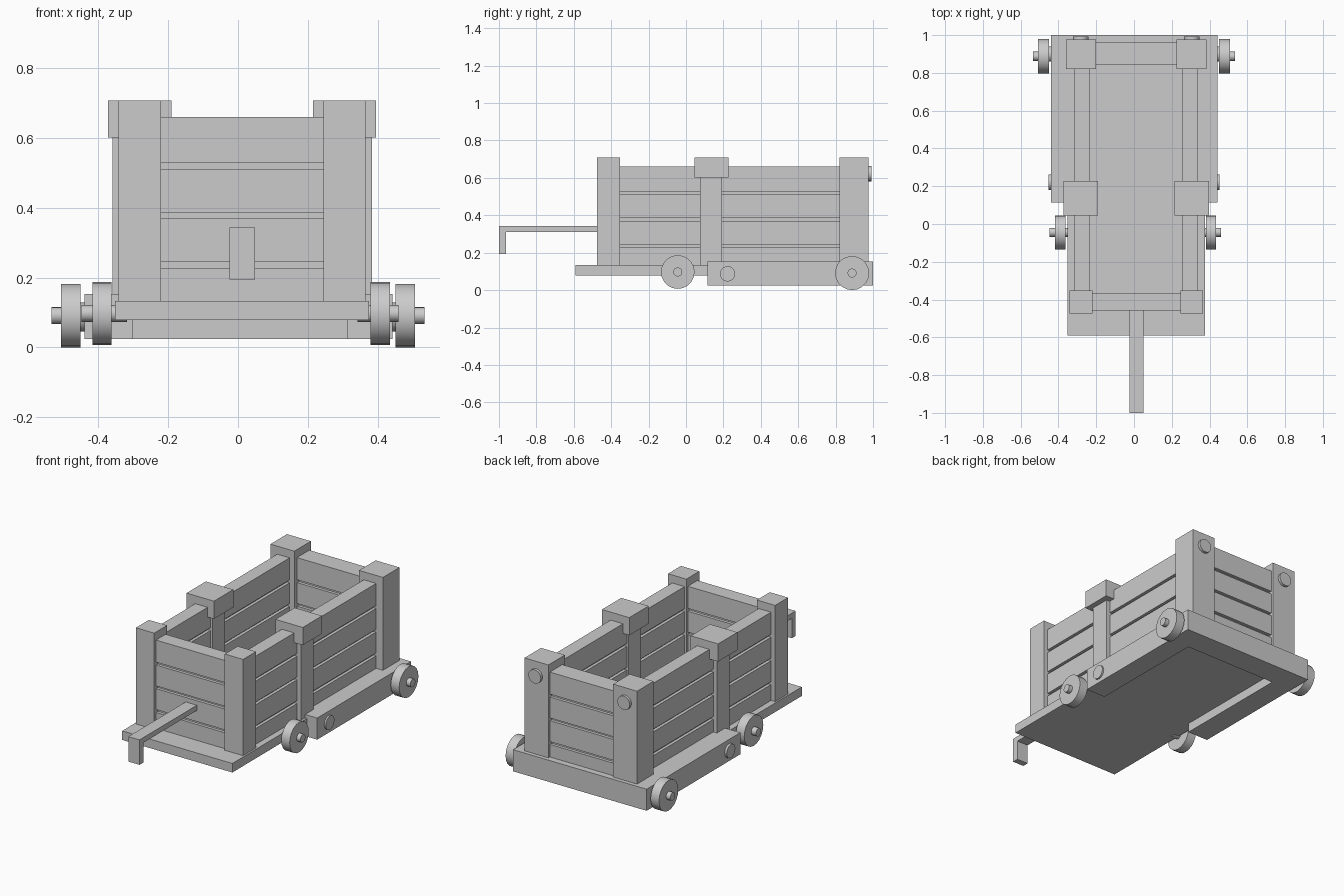
import bpy
from math import pi

if "Cube" in bpy.data.objects:
    bpy.data.objects.remove(bpy.data.objects["Cube"])

C = 0.012            # the crate sits slightly off the centre line
FLOOR = 0.125        # crate parts start just inside the base board


def mesh_object(name, verts, faces):
    me = bpy.data.meshes.new(name)
    me.from_pydata(verts, [], faces)
    me.update()
    ob = bpy.data.objects.new(name, me)
    bpy.context.collection.objects.link(ob)
    return ob


def prism(name, outline, to_xyz, lo, hi):
    """Extrude a 2D outline between two levels."""
    n = len(outline)
    verts = [to_xyz(a, b, lo) for a, b in outline] + [to_xyz(a, b, hi) for a, b in outline]
    faces = [tuple(range(n))[::-1], tuple(range(n, 2 * n))]
    faces += [(i, (i + 1) % n, n + (i + 1) % n, n + i) for i in range(n)]
    return mesh_object(name, verts, faces)


def box(name, x, y, z):
    x, y, z = sorted(x), sorted(y), sorted(z)
    outline = [(x[0], y[0]), (x[1], y[0]), (x[1], y[1]), (x[0], y[1])]
    return prism(name, outline, lambda a, b, c: (a, b, c), *z)


def disc(name, axis, lo, hi, centre, radius, sides=20):
    """Cylinder along x or y; centre gives the other two coordinates."""
    mid, depth = (lo + hi) / 2, abs(hi - lo)
    a, z = centre
    loc = (mid, a, z) if axis == 'x' else (a, mid, z)
    rot = (0, pi / 2, 0) if axis == 'x' else (pi / 2, 0, 0)
    bpy.ops.mesh.primitive_cylinder_add(vertices=sides, radius=radius, depth=depth,
                                        location=loc, rotation=rot)
    ob = bpy.context.object
    ob.name = name
    bpy.ops.object.shade_smooth_by_angle()
    return ob


# Base board and the U-shaped rear frame around it
box("base_board", (C - 0.364, C + 0.364), (-0.59, 0.92), (0.079, 0.133))
u_shape = [(-0.44, 0.115), (-0.303, 0.115), (-0.303, 0.85), (0.314, 0.85),
           (0.314, 0.115), (0.443, 0.115), (0.443, 1.0), (-0.44, 1.0)]
prism("rear_frame", u_shape, lambda a, b, c: (a, b, c), 0.024, 0.153)

# Plank walls: four boards with a thinner backing showing in the gaps
ROWS = [(FLOOR, 0.228), (0.245, 0.370), (0.386, 0.511), (0.528, 0.660)]


def wall(name, x, y, thin_axis):
    for i, row in enumerate(ROWS):
        box(f"{name}_plank_{i + 1}", x, y, row)
    inset = 0.018
    bx = (x[0] + inset, x[1] - inset) if thin_axis == 'x' else x
    by = (y[0] + inset, y[1] - inset) if thin_axis == 'y' else y
    box(f"{name}_backing", bx, by, (FLOOR, 0.645))


wall("front_wall", (C - 0.26, C + 0.26), (-0.458, -0.367), 'y')
wall("back_wall", (C - 0.26, C + 0.26), (0.845, 0.962), 'y')

for s, side in ((-1, "left"), (1, "right")):
    # Side walls and posts
    xs = sorted((C + s * 0.245, C + s * 0.327))
    wall(f"{side}_wall", xs, (-0.42, 0.9), 'x')
    box(f"{side}_front_post", (C + s * 0.233, C + s * 0.354), (-0.475, -0.353), (FLOOR, 0.708))
    box(f"{side}_middle_post", (C + s * 0.233, C + s * 0.351), (0.074, 0.192), (FLOOR, 0.62))
    box(f"{side}_middle_cap", (C + s * 0.203, C + s * 0.384), (0.046, 0.228), (0.602, 0.708))
    box(f"{side}_back_post", (C + s * 0.214, C + s * 0.372), (0.82, 0.976), (FLOOR, 0.708))

    # Round bolt heads on the back posts and frame arms
    disc(f"{side}_post_bolt", 'y', 0.96, 0.992, (C + s * 0.294, 0.623), 0.041)
    disc(f"{side}_frame_bolt", 'x', s * 0.42, s * 0.453, (0.222, 0.087), 0.041)

    # Front wheels
    disc(f"{side}_front_wheel", 'x', C - 0.003 + s * 0.371, C - 0.003 + s * 0.426, (-0.044, 0.097), 0.09)
    disc(f"{side}_front_axle", 'x', C + s * 0.33, C - 0.006 + s * 0.454, (-0.044, 0.097), 0.024)

    # Rear wheels with a boss against the frame
    disc(f"{side}_rear_wheel", 'x', s * 0.451, s * 0.507, (0.888, 0.091), 0.091)
    disc(f"{side}_rear_axle", 'x', s * 0.42, s * 0.534, (0.888, 0.091), 0.024)
    disc(f"{side}_rear_boss", 'x', s * 0.42, s * 0.453, (0.9, 0.087), 0.041)

# Bent pull handle, drawn as a side profile
profile = [(-0.44, 0.312), (-0.44, 0.343), (-1.0, 0.343),
           (-1.0, 0.194), (-0.963, 0.194), (-0.963, 0.312)]
prism("pull_handle", profile, lambda a, b, c: (c, a, b), C - 0.037, C + 0.037)

# Make all face directions point outward
import bmesh
for ob in bpy.context.collection.objects:
    bm = bmesh.new()
    bm.from_mesh(ob.data)
    bmesh.ops.recalc_face_normals(bm, faces=bm.faces)
    bm.to_mesh(ob.data)
    bm.free()
